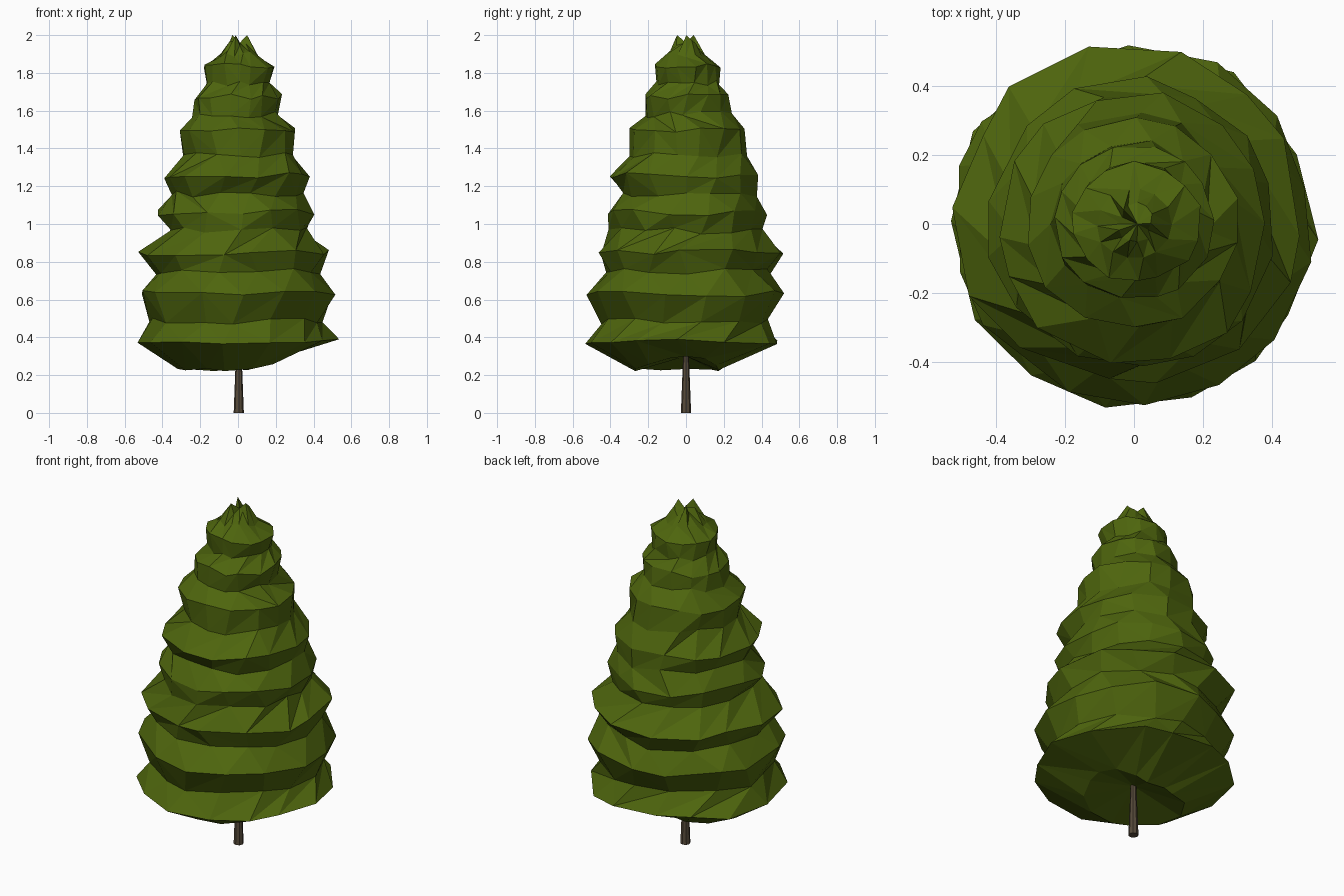
import bpy, bmesh, math, random
from mathutils import Vector

if "Cube" in bpy.data.objects:
    bpy.data.objects.remove(bpy.data.objects["Cube"])

random.seed(11)


def material(name, rgb):
    m = bpy.data.materials.new(name)
    m.diffuse_color = (*rgb, 1)
    m.use_nodes = True
    m.node_tree.nodes["Principled BSDF"].inputs["Base Color"].default_value = m.diffuse_color
    return m


def make_object(name, bm, mat):
    bmesh.ops.recalc_face_normals(bm, faces=bm.faces[:])
    me = bpy.data.meshes.new(name)
    bm.to_mesh(me)
    bm.free()
    me.materials.append(mat)
    ob = bpy.data.objects.new(name, me)
    bpy.context.collection.objects.link(ob)
    return ob


def bridge(bm, a, b):
    # triangulated strip between two rings, diagonals varied at random
    n = len(a)
    for i in range(n):
        j = (i + 1) % n
        if random.random() < 0.75:
            bm.faces.new((a[i], a[j], b[j]))
            bm.faces.new((a[i], b[j], b[i]))
        else:
            bm.faces.new((a[i], a[j], b[i]))
            bm.faces.new((a[j], b[j], b[i]))


def fan(bm, ring, co):
    c = bm.verts.new(co)
    for i in range(len(ring)):
        bm.faces.new((ring[i], ring[(i + 1) % len(ring)], c))


# Foliage tiers: height, then radius towards right, back, left, front
TIERS = [
    (0.23, 0.24, 0.17, 0.31, 0.28),
    (0.38, 0.53, 0.51, 0.54, 0.54),
    (0.485, 0.45, 0.42, 0.47, 0.44),
    (0.63, 0.52, 0.51, 0.53, 0.51),
    (0.75, 0.43, 0.44, 0.44, 0.42),
    (0.85, 0.48, 0.53, 0.52, 0.46),
    (0.965, 0.37, 0.40, 0.37, 0.40),
    (1.06, 0.41, 0.42, 0.42, 0.41),
    (1.16, 0.345, 0.38, 0.35, 0.34),
    (1.255, 0.38, 0.38, 0.38, 0.42),
    (1.37, 0.29, 0.33, 0.29, 0.30),
    (1.49, 0.31, 0.30, 0.31, 0.30),
    (1.58, 0.215, 0.24, 0.24, 0.215),
    (1.67, 0.24, 0.23, 0.23, 0.215),
    (1.745, 0.17, 0.18, 0.17, 0.155),
    (1.835, 0.195, 0.18, 0.18, 0.165),
    (1.895, 0.11, 0.10, 0.11, 0.10),
    (1.975, 0.055, 0.065, 0.05, 0.055),
]
SIDES = 14

bm = bmesh.new()
rings = []
for k, (z, *rad) in enumerate(TIERS):
    ring = []
    for i in range(SIDES):
        t = (i + random.uniform(-0.22, 0.22) + 0.5 * (k // 2 % 2)) / SIDES * 4 % 4
        q = int(t)
        f = (1 - math.cos((t - q) * math.pi)) / 2
        r = rad[q] * (1 - f) + rad[(q + 1) % 4] * f
        r = min(r * random.uniform(0.97, 1.04), 0.54)
        a = t * math.pi / 2
        dz = random.uniform(-0.018, 0.018)
        if k == 0:                   # underside lifts on the right
            dz = random.uniform(-0.01, 0.01) + 0.07 * max(0, math.cos(a)) ** 2
        if k == len(TIERS) - 1:      # ragged crown
            dz = 0.025 if i % 5 == 0 else random.uniform(-0.05, 0.01)
            r *= random.uniform(0.7, 1.1)
        ring.append(bm.verts.new((r * math.cos(a), r * math.sin(a), z + dz)))
    rings.append(ring)
for lo, hi in zip(rings, rings[1:]):
    bridge(bm, lo, hi)
fan(bm, rings[0], (0.0, 0.0, 0.30))
fan(bm, rings[-1], (0.01, 0.0, 1.96))
make_object("foliage", bm, material("leaf green", (0.076, 0.130, 0.004)))

# Trunk: slim tapered eight-sided post
bm = bmesh.new()
bmesh.ops.create_cone(bm, cap_ends=True, segments=8, radius1=0.027,
                      radius2=0.014, depth=0.34)
bmesh.ops.translate(bm, verts=bm.verts[:], vec=Vector((0.004, 0, 0.17)))
make_object("trunk", bm, material("bark brown", (0.095, 0.070, 0.043)))
